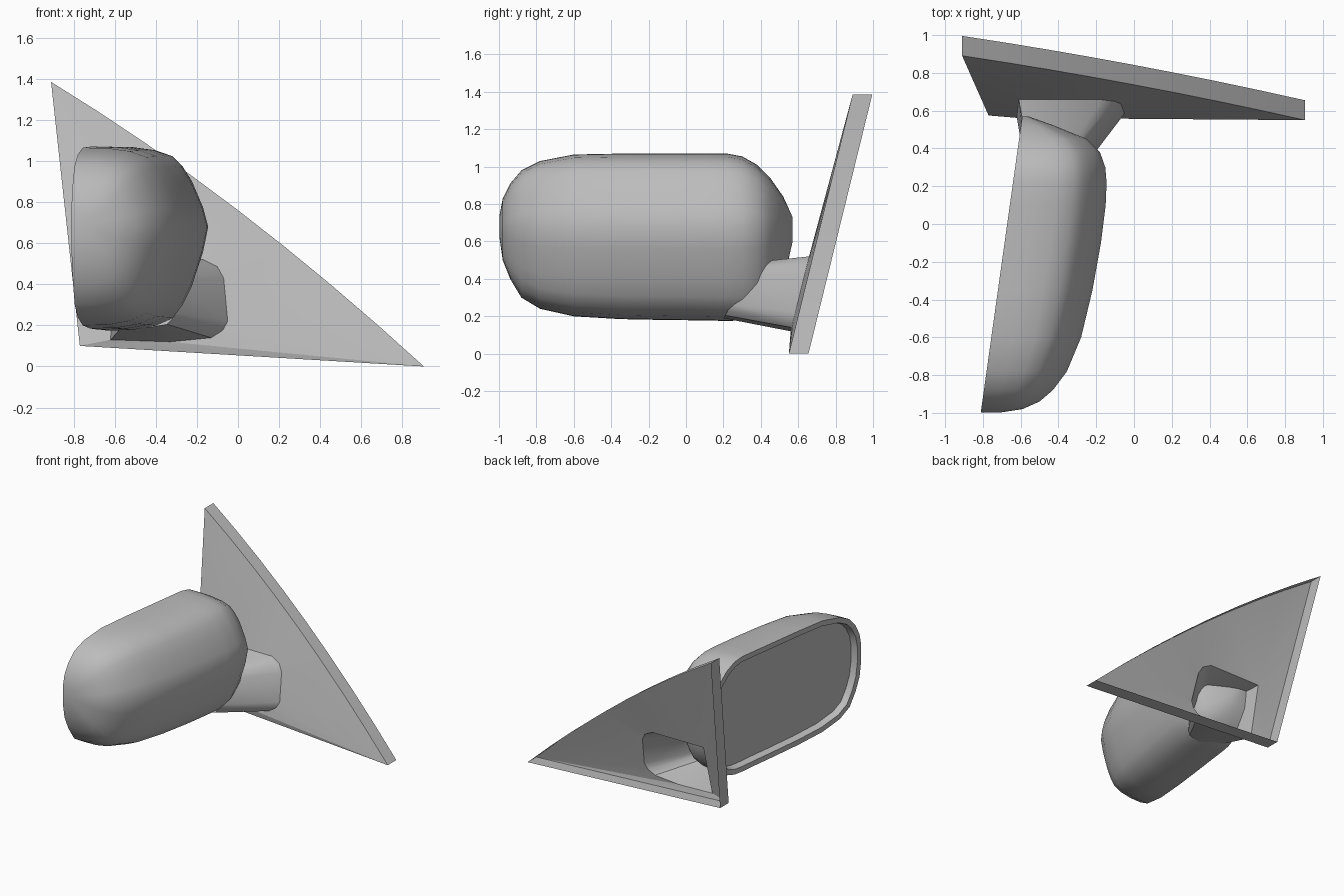
import bpy, bmesh
from mathutils import Vector

cube = bpy.data.objects.get("Cube")
if cube:
    bpy.data.objects.remove(cube)

grey = bpy.data.materials.new("plain_grey")
grey.use_nodes = True
COLOUR = (0.5, 0.5, 0.5, 1)
grey.diffuse_color = COLOUR
grey.node_tree.nodes["Principled BSDF"].inputs["Base Color"].default_value = COLOUR


def finish(bm, name, angle):
    mesh = bpy.data.meshes.new(name)
    bm.to_mesh(mesh)
    bm.free()
    obj = bpy.data.objects.new(name, mesh)
    bpy.context.collection.objects.link(obj)
    mesh.materials.append(grey)
    bpy.ops.object.select_all(action='DESELECT')
    obj.select_set(True)
    bpy.context.view_layer.objects.active = obj
    bpy.ops.object.shade_smooth_by_angle(angle=angle)
    return obj


def bridge(bm, ring_a, ring_b, closed):
    n = len(ring_a)
    for i in range(n if closed else n - 1):
        j = (i + 1) % n
        bm.faces.new((ring_a[i], ring_a[j], ring_b[j], ring_b[i]))


# Mirror housing: cross-sections lofted along y, (y, outer x, top z, bottom z)
STATIONS = [
    (-0.997, -0.70, 0.74, 0.62), (-0.98, -0.59, 0.83, 0.50),
    (-0.94, -0.50, 0.91, 0.40), (-0.88, -0.43, 0.98, 0.30),
    (-0.78, -0.355, 1.03, 0.24), (-0.6, -0.28, 1.065, 0.20),
    (-0.35, -0.22, 1.07, 0.185), (-0.1, -0.175, 1.07, 0.18),
    (0.1, -0.15, 1.07, 0.178), (0.22, -0.145, 1.07, 0.175),
    (0.3, -0.152, 1.055, 0.178), (0.38, -0.18, 1.01, 0.20),
    (0.45, -0.25, 0.94, 0.26), (0.52, -0.42, 0.84, 0.38),
    (0.57, -0.56, 0.73, 0.60),
]
HALF = [(0, 1), (0.25, 0.995), (0.48, 0.955), (0.65, 0.88),
        (0.75, 0.75), (0.84, 0.57), (0.95, 0.24)]
PROFILE = HALF + [(1, 0)] + [(u, -v) for u, v in reversed(HALF)]
MID = 0.68


def rim_x(y):
    return -0.81 + 0.14 * (y + 0.99)


bm = bmesh.new()
rings = []
for y, x_out, top, bottom in STATIONS:
    x0 = rim_x(y)
    rings.append([bm.verts.new((x0 + u * (x_out - x0), y,
                                MID + v * (top - MID if v > 0 else MID - bottom)))
                  for u, v in PROFILE])
for a, b in zip(rings, rings[1:]):
    bridge(bm, a, b, False)
bm.faces.new(rings[0])
bm.faces.new(rings[-1])
# Framed opening with the recessed glass
opening = bm.faces.new([r[0] for r in rings] + [r[-1] for r in reversed(rings)])
bmesh.ops.recalc_face_normals(bm, faces=bm.faces[:])
bmesh.ops.inset_individual(bm, faces=[opening], thickness=0.04, use_even_offset=True)
bmesh.ops.inset_individual(bm, faces=[opening], thickness=0.012, depth=-0.05,
                           use_even_offset=True)
finish(bm, "mirror_housing", 0.6)


# Mounting plate: open-backed sloping triangle with a bevelled front edge
def on_plate(x, z, offset=0.55):
    return Vector((x, offset + 0.246 * z, z))


NECK_BASE = [(-0.61, 0.52), (-0.62, 0.13), (-0.33, 0.12), (-0.13, 0.14),
             (-0.075, 0.175), (-0.05, 0.22), (-0.07, 0.43), (-0.1, 0.485),
             (-0.17, 0.52)]
top, corner, tip = (-0.91, 1.385), (-0.77, 0.10), (0.905, 0.0)
outline = [top, corner, tip]
for i in range(1, 8):
    t = i / 8
    outline.append((tip[0] + t * (top[0] - tip[0]),
                    t * top[1] + 0.28 * t * (1 - t)))

bm = bmesh.new()
edge = [bm.verts.new(on_plate(x, z)) for x, z in outline]
back = [bm.verts.new(v.co + Vector((0, 0.105, 0))) for v in edge]
bridge(bm, back, edge, True)
front = bm.faces.new(edge)
bmesh.ops.inset_individual(bm, faces=[front], thickness=0.03, depth=0.02,
                           use_even_offset=True)
loop_edges = list(front.edges)
bm.faces.remove(front)
hole = [bm.verts.new(on_plate(x, z, 0.53)) for x, z in NECK_BASE]
loop_edges += [bm.edges.new((hole[i - 1], hole[i])) for i in range(len(hole))]
bmesh.ops.triangle_fill(bm, edges=loop_edges, use_beauty=True,
                        normal=(0, -1, 0.246))
finish(bm, "mounting_plate", 0.3)

# Hollow neck flaring from the housing to the plate
bm = bmesh.new()
base = [bm.verts.new(on_plate(x, z, 0.53)) for x, z in NECK_BASE]
end = []
for x, z in NECK_BASE:
    s = (x + 0.62) / 0.57
    h = (z - 0.12) / 0.4
    end.append(bm.verts.new((-0.56 + 0.25 * s, 0.2 + 0.17 * h, 0.19 + 0.3 * h)))
bridge(bm, base, end, True)
bm.faces.new(end)
bmesh.ops.recalc_face_normals(bm, faces=bm.faces[:])
finish(bm, "neck", 0.6)
